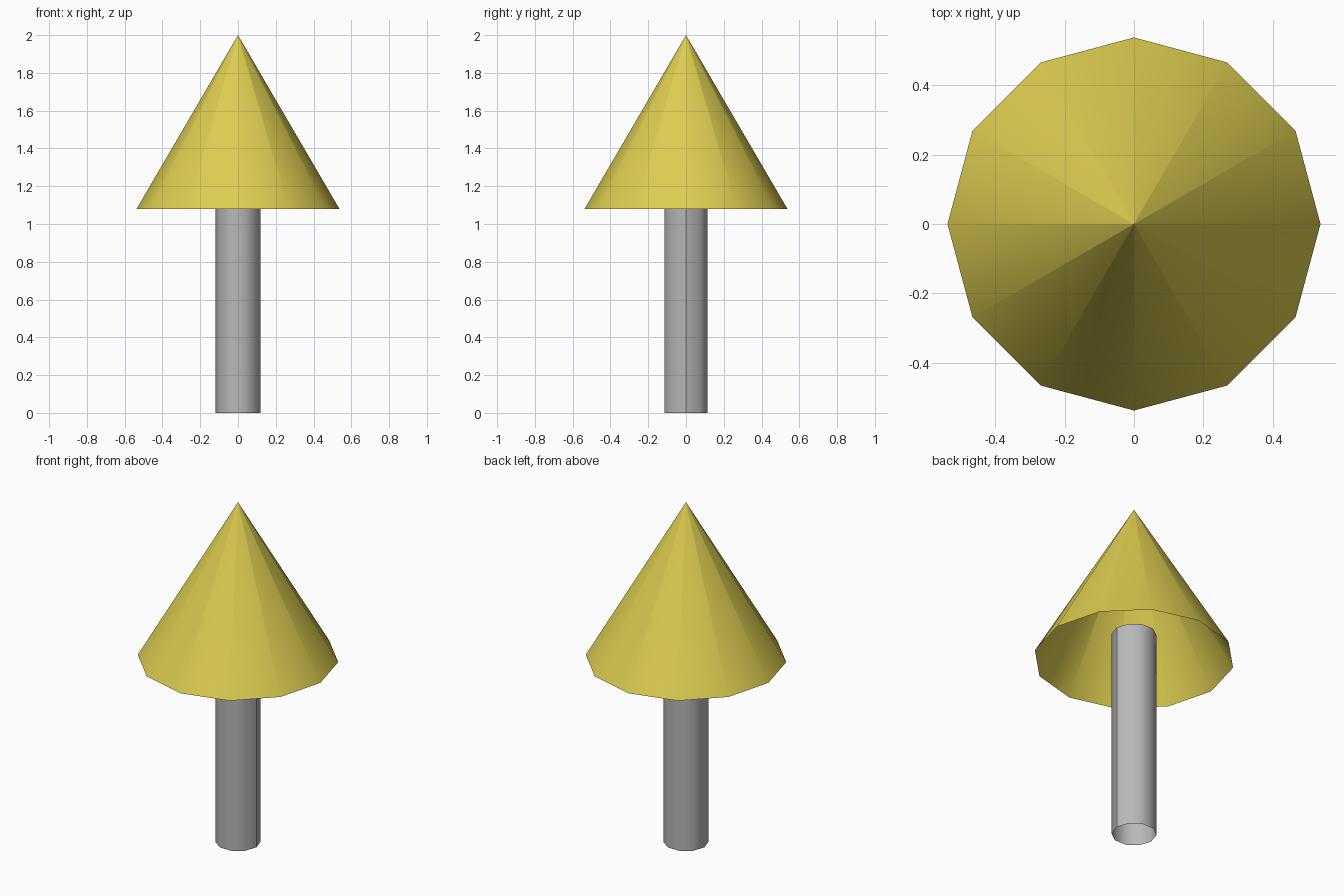
import bpy
import bmesh
from math import cos, sin, tau

cube = bpy.data.objects.get("Cube")
if cube:
    bpy.data.objects.remove(cube, do_unlink=True)


def material(name, rgb):
    mat = bpy.data.materials.new(name)
    mat.use_nodes = True
    colour = (*rgb, 1.0)
    mat.diffuse_color = colour
    mat.node_tree.nodes["Principled BSDF"].inputs["Base Color"].default_value = colour
    return mat


def ring(bm, radius, z, sides):
    return [bm.verts.new((radius * cos(tau * i / sides), radius * sin(tau * i / sides), z))
            for i in range(sides)]


def finish(bm, name, mat):
    for face in bm.faces:
        face.smooth = True
    mesh = bpy.data.meshes.new(name)
    bm.to_mesh(mesh)
    bm.free()
    mesh.materials.append(mat)
    obj = bpy.data.objects.new(name, mesh)
    bpy.context.collection.objects.link(obj)
    return obj


yellow = material("leaf yellow", (0.72, 0.61, 0.08))
grey = material("trunk grey", (0.48, 0.48, 0.48))

# Trunk: open ten-sided tube reaching up inside the crown, with one seam
sides = 10
bm = bmesh.new()
low, high = ring(bm, 0.12, 0, sides), ring(bm, 0.12, 1.23, sides)
for i in range(sides):
    j = (i + 1) % sides
    bm.faces.new((low[i], low[j], high[j], high[i]))
bm.edges.get((low[0], high[0])).smooth = False
finish(bm, "trunk", grey)

# Crown: hollow twelve-sided cone, open underneath, each facet with its own tip
sides = 12
bm = bmesh.new()
rim = ring(bm, 0.537, 1.08, sides)
for i in range(sides):
    tip = bm.verts.new((0, 0, 2))
    bm.faces.new((rim[i], rim[(i + 1) % sides], tip))
finish(bm, "crown", yellow)
